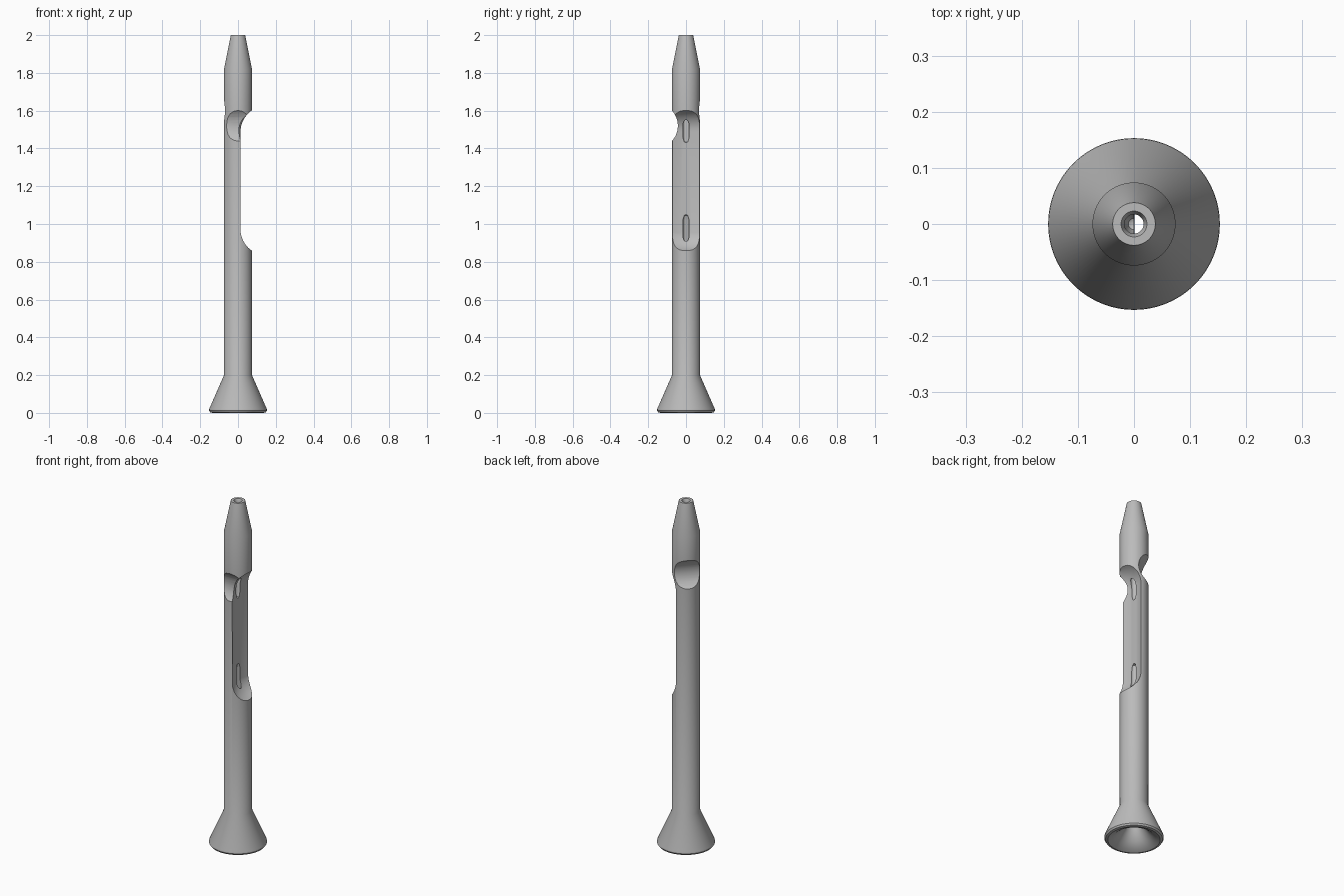
import bpy, bmesh, math
from mathutils import Matrix, Vector

cube = bpy.data.objects.get("Cube")
if cube:
    bpy.data.objects.remove(cube, do_unlink=True)

grey = bpy.data.materials.new("plain grey")
grey.use_nodes = True
grey.diffuse_color = (0.5, 0.5, 0.5, 1)
grey.node_tree.nodes["Principled BSDF"].inputs["Base Color"].default_value = (0.5, 0.5, 0.5, 1)


def make_object(name, bm):
    bmesh.ops.remove_doubles(bm, verts=bm.verts, dist=1e-5)
    bmesh.ops.recalc_face_normals(bm, faces=bm.faces)
    mesh = bpy.data.meshes.new(name)
    bm.to_mesh(mesh)
    bm.free()
    obj = bpy.data.objects.new(name, mesh)
    bpy.context.collection.objects.link(obj)
    mesh.materials.append(grey)
    return obj


def lathe(name, profile, steps=96):
    bm = bmesh.new()
    verts = [bm.verts.new((r, 0, z)) for r, z in profile]
    edges = [bm.edges.new(pair) for pair in zip(verts, verts[1:])]
    bmesh.ops.spin(bm, geom=verts + edges, axis=(0, 0, 1), cent=(0, 0, 0),
                   angle=math.tau, steps=steps, use_merge=True)
    return make_object(name, bm)


def rounded_cutter(name, low, high, radius, rings, angle):
    """Prism with a rounded nose pointing at the shaft; rings are (side, floor depth)."""
    arc = 24
    outline = []
    for i in range(arc * 2):
        a = math.tau * i / (arc * 2)
        centre = high if i <= arc else low
        outline.append((radius + radius * math.cos(a), centre + radius * math.sin(a)))
    bm = bmesh.new()
    loops = [[bm.verts.new((x + floor, side, z)) for x, z in outline] for side, floor in rings]
    bm.faces.new(loops[0])
    bm.faces.new(loops[-1])
    for a, b in zip(loops, loops[1:]):
        for i in range(len(a)):
            j = (i + 1) % len(a)
            bm.faces.new((a[i], a[j], b[j], b[i]))
    bmesh.ops.rotate(bm, verts=bm.verts, cent=(0, 0, 0),
                     matrix=Matrix.Rotation(math.radians(angle), 3, "Z"))
    return make_object(name, bm)


# Shaft with flared foot, tapered tip, and a blind bore from each end
shaft = lathe("shaft", [
    (0, 1.05), (0.010, 1.045), (0.017, 1.02), (0.017, 0.2), (0.028, 0.13),
    (0.05, 0.075), (0.08, 0.035), (0.11, 0.01), (0.135, 0), (0.147, 0.003),
    (0.153, 0.012), (0.152, 0.022), (0.074, 0.2), (0.074, 1.82), (0.038, 2),
    (0.023, 2), (0.017, 1.985), (0.017, 1.46), (0.010, 1.435), (0, 1.43)])

# Long side opening with a shallow valley floor, and two thumb notches
cutters = [
    rounded_cutter("opening_cutter", 0.97, 1.49, 0.12,
                   [(-0.1, 0.022), (-0.03, 0), (0.03, 0), (0.1, 0.022)], 0),
    rounded_cutter("front_notch_cutter", 1.52, 1.52, 0.12,
                   [(-0.15, 0.043), (0.15, 0.043)], -90),
    rounded_cutter("rear_notch_cutter", 1.6, 1.6, 0.1,
                   [(-0.15, 0.03), (0.15, 0.03)], 135),
]
bpy.context.view_layer.objects.active = shaft
for cutter in cutters:
    mod = shaft.modifiers.new(cutter.name, "BOOLEAN")
    mod.operation = "DIFFERENCE"
    mod.solver = "EXACT"
    mod.object = cutter
    bpy.ops.object.modifier_apply(modifier=mod.name)
for cutter in cutters:
    bpy.data.objects.remove(cutter, do_unlink=True)

bpy.ops.object.select_all(action="DESELECT")
shaft.select_set(True)
bpy.ops.object.shade_smooth_by_angle(angle=math.radians(30))
